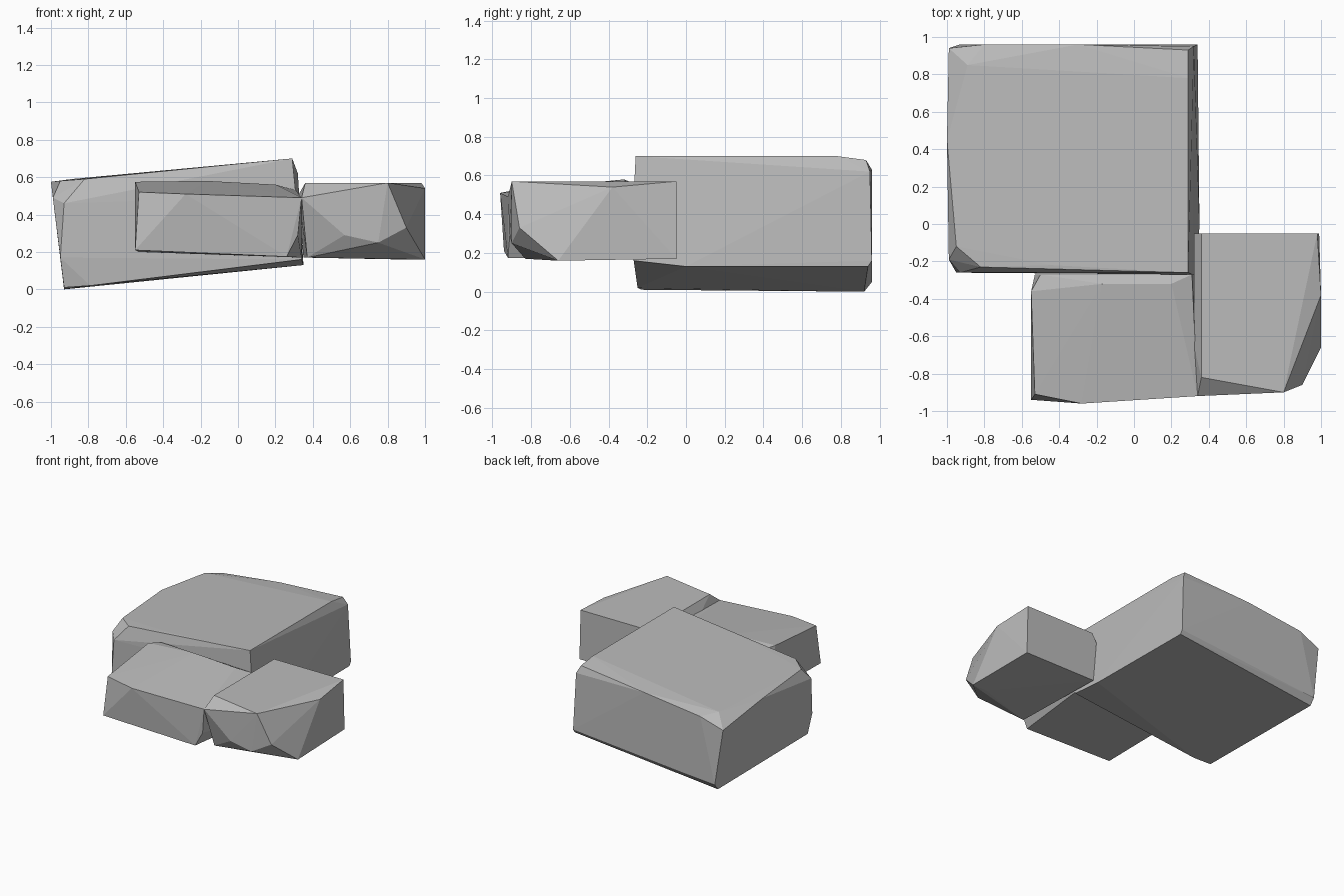
import bpy
import bmesh

cube = bpy.data.objects.get("Cube")
if cube:
    bpy.data.objects.remove(cube, do_unlink=True)

stone = bpy.data.materials.new("stone grey")
stone.use_nodes = True
grey = (0.5, 0.5, 0.5, 1)
stone.diffuse_color = grey
stone.node_tree.nodes["Principled BSDF"].inputs["Base Color"].default_value = grey


def rock(name, corners):
    """Faceted stone slab: the convex hull of its chipped corners."""
    bm = bmesh.new()
    for c in corners:
        bm.verts.new(c)
    hull = bmesh.ops.convex_hull(bm, input=bm.verts)
    loose = list({v for v in hull["geom_interior"] + hull["geom_unused"]
                  if isinstance(v, bmesh.types.BMVert)})
    if loose:
        bmesh.ops.delete(bm, geom=loose, context='VERTS')
    bmesh.ops.recalc_face_normals(bm, faces=bm.faces)
    mesh = bpy.data.meshes.new(name)
    bm.to_mesh(mesh)
    bm.free()
    mesh.materials.append(stone)
    obj = bpy.data.objects.new(name, mesh)
    bpy.context.collection.objects.link(obj)
    return obj


# Large tilted slab at the back
rock("large_slab", [
    # top rim
    (.29, -.26, .70), (.29, .78, .70), (.29, .93, .68), (-.3, .96, .63),
    (-.8, .96, .57), (-.89, .85, .59), (-1, .45, .575), (-.95, -.12, .58),
    (-.82, -.23, .59), (-.44, -.22, .63),
    # chipped upper corners
    (-.99, -.19, .49), (-.93, -.26, .46), (.31, -.27, .5), (.32, .95, .62),
    (-.99, .94, .5),
    # lower rim
    (-.95, -.26, .17), (-.93, -.23, .01), (-.79, -.25, .02), (-.93, .92, 0),
    (-.93, .96, .05), (.34, -.27, .16), (.35, 0, .13), (.34, .96, .16),
    (.34, .94, .13),
])

# Flat block in front
rock("front_block", [
    # top rim
    (-.53, -.91, .52), (-.28, -.96, .51), (.34, -.92, .49), (-.55, -.36, .575),
    (-.17, -.32, .58), (.2, -.32, .56), (.31, -.27, .53), (-.5, -.27, .56),
    # lower rim
    (-.55, -.94, .21), (-.53, -.27, .2), (.26, -.92, .175), (.32, -.91, .29),
    (.34, -.27, .17),
])

# Smaller block at the side
rock("side_block", [
    # top rim
    (.36, -.05, .57), (.98, -.05, .57), (.8, -.9, .57), (.36, -.82, .57),
    # chipped sides
    (1, -.38, .54), (1, -.66, .16), (.9, -.86, .33), (.34, -.92, .49),
    (.32, -.65, .5), (.32, -.05, .5), (.57, -.91, .29), (.75, -.9, .25),
    # lower rim
    (.37, -.83, .17), (.87, -.66, .16), (.99, -.05, .17), (.35, -.05, .17),
])
